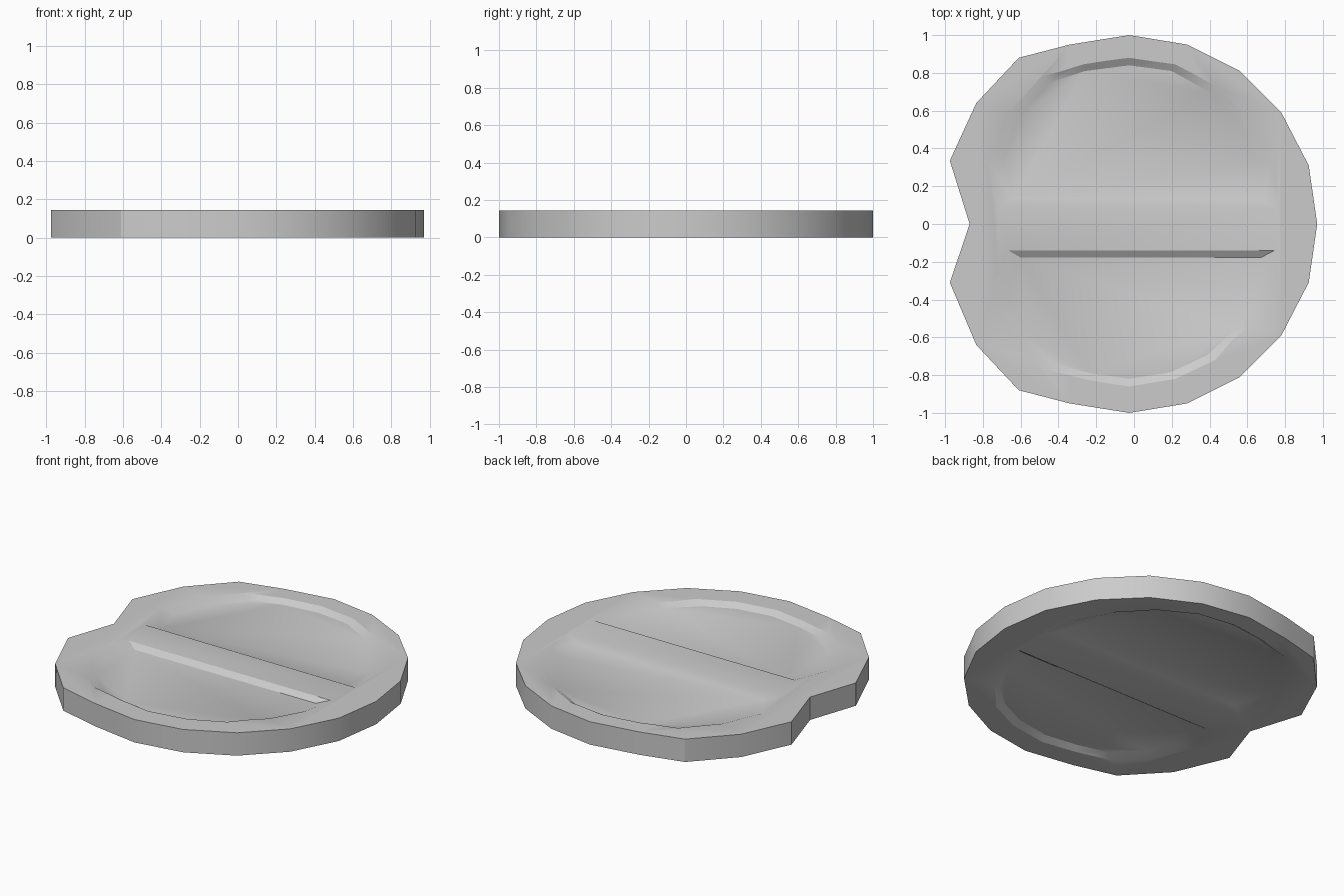
import bpy, bmesh, math

if "Cube" in bpy.data.objects:
    bpy.data.objects.remove(bpy.data.objects["Cube"])

H = 0.145      # disc thickness
DEPTH = 0.025  # pocket depth on each face


def loft(name, rings):
    """Closed solid through a list of (points, z) rings of equal length."""
    bm = bmesh.new()
    loops = [[bm.verts.new((x, y, z)) for x, y in pts] for pts, z in rings]
    n = len(loops[0])
    for a, b in zip(loops, loops[1:]):
        for i in range(n):
            j = (i + 1) % n
            bm.faces.new((a[i], a[j], b[j], b[i]))
    bm.faces.new(loops[0])
    bm.faces.new(loops[-1])
    bmesh.ops.recalc_face_normals(bm, faces=bm.faces)
    mesh = bpy.data.meshes.new(name)
    bm.to_mesh(mesh)
    bm.free()
    obj = bpy.data.objects.new(name, mesh)
    bpy.context.collection.objects.link(obj)
    return obj


# disc outline with a notch on the left side
right = [(0.28, 0.95), (0.56, 0.81), (0.78, 0.59), (0.925, 0.31)]
left = [(-0.975, 0.335), (-0.835, 0.64), (-0.61, 0.88), (-0.34, 0.95)]
left_low = [(-0.34, -0.95), (-0.61, -0.88), (-0.835, -0.64), (-0.975, -0.31)]
outline = ([(-0.025, 1.0)] + right + [(0.97, 0)]
           + [(x, -y) for x, y in reversed(right)]
           + [(-0.025, -1.0)] + left_low + [(-0.87, 0)] + left)
disc = loft("disc", [(outline, 0), (outline, H)])

# D-shaped pockets: rim outline and smaller floor outline
upper_rim = [(-0.72, 0.09), (-0.775, 0.34), (-0.67, 0.58), (-0.49, 0.78),
             (-0.27, 0.845), (-0.025, 0.88), (0.22, 0.845), (0.44, 0.725),
             (0.61, 0.545), (0.725, 0.31), (0.765, 0.085)]
upper_floor = [(-0.64, 0.135), (-0.69, 0.345), (-0.595, 0.58), (-0.445, 0.75),
               (-0.26, 0.81), (-0.025, 0.84), (0.20, 0.81), (0.405, 0.695),
               (0.555, 0.54), (0.65, 0.325), (0.68, 0.13)]
lower_rim = [(-0.665, -0.14), (-0.75, -0.36), (-0.645, -0.59), (-0.475, -0.77),
             (-0.25, -0.825), (-0.025, -0.86), (0.22, -0.82), (0.43, -0.72),
             (0.60, -0.545), (0.715, -0.34), (0.745, -0.14)]
lower_floor = [(-0.60, -0.178), (-0.67, -0.375), (-0.585, -0.59), (-0.425, -0.74),
               (-0.235, -0.79), (-0.025, -0.82), (0.195, -0.785), (0.385, -0.695),
               (0.545, -0.55), (0.65, -0.36), (0.67, -0.178)]

# cut the pockets into both faces
bpy.context.view_layer.objects.active = disc
disc.select_set(True)
for rim, floor in ((upper_rim, upper_floor), (lower_rim, lower_floor)):
    outer = [(2 * a - c, 2 * b - d) for (a, b), (c, d) in zip(rim, floor)]
    for z, s in ((H, 1), (0, -1)):
        cutter = loft("pocket_cutter", [(floor, z - s * DEPTH), (outer, z + s * DEPTH)])
        cutter.hide_render = True
        mod = disc.modifiers.new("pocket", 'BOOLEAN')
        mod.operation = 'DIFFERENCE'
        mod.solver = 'EXACT'
        mod.object = cutter
        bpy.ops.object.modifier_apply(modifier=mod.name)
        bpy.data.objects.remove(cutter)

bpy.ops.object.shade_smooth_by_angle(angle=math.radians(30))
